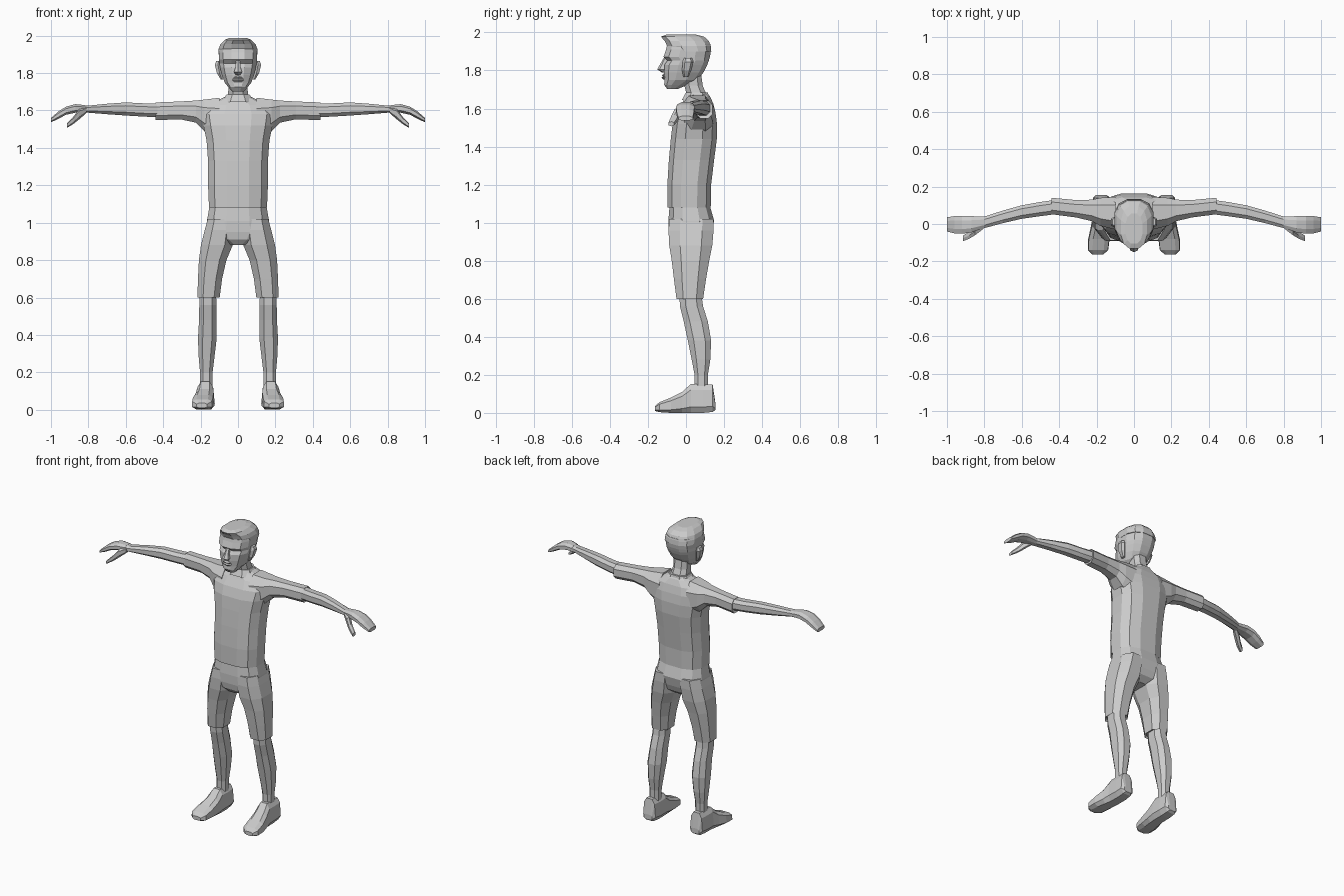
import bpy, bmesh, math

grey = bpy.data.materials.new("plain_grey")
grey.diffuse_color = (0.6, 0.6, 0.6, 1)


def finish(name, bm, mirror):
    bmesh.ops.recalc_face_normals(bm, faces=bm.faces)
    mesh = bpy.data.meshes.new(name)
    bm.to_mesh(mesh)
    bm.free()
    mesh.materials.append(grey)
    ob = bpy.data.objects.new(name, mesh)
    bpy.context.collection.objects.link(ob)
    if mirror:
        ob.modifiers.new("Mirror", 'MIRROR').use_mirror_merge = False
    return ob


def loft(name, axis, rings, sides=8, power=0.8, mirror=False, adjust=None):
    """Skin rounded cross-sections; a ring is (t, a_min, a_max, b_min, b_max)."""
    bm = bmesh.new()
    unit = []
    for k in range(sides):
        ang = 2 * math.pi * (k + 0.5) / sides
        c, s = math.cos(ang), math.sin(ang)
        unit.append((math.copysign(abs(c) ** power, c), math.copysign(abs(s) ** power, s)))
    top = max(u[0] for u in unit)
    loops = []
    for t, a0, a1, b0, b1 in rings:
        loop = []
        for u, v in unit:
            a = (a0 + a1) / 2 + u / top * (a1 - a0) / 2
            b = (b0 + b1) / 2 + v / top * (b1 - b0) / 2
            co = {'x': (t, a, b), 'y': (a, t, b), 'z': (a, b, t)}[axis]
            loop.append(bm.verts.new(adjust(*co) if adjust else co))
        loops.append(loop)
    for lo, hi in zip(loops, loops[1:]):
        for k in range(sides):
            j = (k + 1) % sides
            bm.faces.new((lo[k], lo[j], hi[j], hi[k]))
    bm.faces.new(loops[0])
    bm.faces.new(loops[-1])
    return finish(name, bm, mirror)


def sym(rings):
    return [(z, -w, w, y0, y1) for z, w, y0, y1 in rings]


# Shirt body with folded hem
loft("shirt", 'z', sym([
    (1.10, .145, -.08, .11), (1.08, .155, -.098, .13), (1.20, .160, -.098, .132),
    (1.33, .160, -.09, .148), (1.44, .168, -.08, .162), (1.52, .185, -.07, .163),
    (1.58, .195, -.05, .155), (1.63, .165, -.02, .142), (1.665, .085, .0, .125),
    (1.68, .055, .015, .11)]), sides=12, power=0.75)

# Sleeves with an open-looking cuff
loft("sleeve", 'x', [
    (.10, -.03, .145, 1.44, 1.668), (.18, -.01, .14, 1.49, 1.658),
    (.225, .015, .13, 1.535, 1.653), (.31, .035, .128, 1.553, 1.648),
    (.44, .052, .14, 1.548, 1.643), (.435, .06, .13, 1.56, 1.637)], mirror=True)

# Bare forearms
loft("forearm", 'x', [
    (.40, .055, .132, 1.563, 1.638), (.50, .042, .118, 1.567, 1.638),
    (.60, .028, .100, 1.573, 1.643), (.70, .005, .072, 1.580, 1.636),
    (.80, -.022, .040, 1.588, 1.626), (.84, -.032, .040, 1.588, 1.63)], mirror=True)

# Hands as a mitten of fingers with a separate thumb
loft("hand", 'x', [
    (.82, -.028, .040, 1.588, 1.629), (.87, -.045, .042, 1.588, 1.634),
    (.92, -.052, .044, 1.577, 1.620), (.96, -.050, .042, 1.555, 1.595),
    (1.0, -.040, .036, 1.537, 1.560)], mirror=True)
loft("thumb", 'x', [
    (.81, -.030, .005, 1.588, 1.616), (.85, -.060, -.018, 1.555, 1.605),
    (.88, -.078, -.042, 1.530, 1.565), (.915, -.092, -.062, 1.508, 1.530)],
    sides=6, mirror=True)

# Shorts: hips and two trouser legs
loft("shorts_hips", 'z', sym([
    (.88, .05, -.06, .08), (.91, .13, -.085, .12), (.95, .172, -.092, .135),
    (1.01, .166, -.093, .148), (1.10, .15, -.085, .122)]), sides=12, power=0.75)
loft("shorts_leg", 'z', [
    (.61, .108, .208, -.04, .078), (.60, .098, .217, -.050, .090),
    (.70, .085, .214, -.063, .105), (.80, .062, .209, -.075, .122),
    (.88, .028, .198, -.088, .138), (.96, .02, .178, -.092, .145),
    (1.02, .02, .162, -.088, .145)], mirror=True)

# Lower legs
loft("lower_leg", 'z', [
    (.10, .138, .202, .045, .115), (.20, .136, .203, .045, .115),
    (.28, .126, .210, .030, .128), (.38, .114, .214, .010, .132),
    (.48, .116, .208, -.012, .115), (.56, .115, .207, -.032, .090),
    (.64, .118, .205, -.035, .078)], mirror=True)


# Shoes: sole flares, upper narrows toward the ankle
def narrow(x, y, z):
    mid = .178 - .1 * min(y, 0)
    return (mid + (x - mid) * (1 - 1.8 * max(z - .03, 0)), y, z)


loft("shoe", 'y', [
    (-.163, .165, .222, .010, .035), (-.14, .138, .246, .004, .056),
    (-.08, .130, .245, .0, .080), (-.02, .126, .232, .0, .110),
    (.025, .124, .224, .0, .152), (.09, .124, .222, .0, .150),
    (.14, .128, .220, .005, .150), (.155, .145, .205, .015, .05)],
    power=0.6, mirror=True, adjust=narrow)

# Neck and collar
loft("neck", 'z', sym([
    (1.63, .062, -.01, .115), (1.68, .055, .002, .105), (1.72, .05, -.008, .088),
    (1.78, .05, -.01, .08)]))
loft("collar", 'z', sym([(1.645, .085, -.022, .125), (1.685, .062, .0, .115)]))

# Head with chin, cheeks, sunken eyes and brow
loft("head", 'z', sym([
    (1.702, .032, -.098, -.045), (1.725, .052, -.115, .01), (1.75, .072, -.112, .06),
    (1.79, .086, -.115, .092), (1.83, .096, -.113, .112), (1.852, .099, -.098, .12),
    (1.872, .101, -.118, .126), (1.91, .103, -.105, .132), (1.94, .098, -.098, .128)]),
    sides=12, power=0.8)

# Hair cap rising to a forward quiff
loft("hair", 'z', sym([
    (1.90, .104, -.075, .133), (1.93, .103, -.100, .130), (1.955, .094, -.112, .120),
    (1.978, .070, -.132, .095), (1.988, .045, -.105, .055)]), sides=12, power=0.8)

# Ears
loft("ear", 'z', [
    (1.765, .080, .092, -.012, .012), (1.80, .085, .113, -.018, .025),
    (1.845, .090, .124, -.015, .036), (1.865, .092, .116, -.008, .030)],
    sides=6, mirror=True)

# Nose and lips
loft("nose", 'z', sym([
    (1.790, .012, -.125, -.10), (1.805, .022, -.148, -.10), (1.825, .015, -.138, -.09),
    (1.868, .010, -.114, -.09)]), sides=6)
loft("lips", 'z', sym([
    (1.752, .020, -.118, -.09), (1.762, .030, -.126, -.09), (1.768, .030, -.119, -.09),
    (1.775, .026, -.125, -.09), (1.783, .010, -.116, -.09)]), sides=6)
